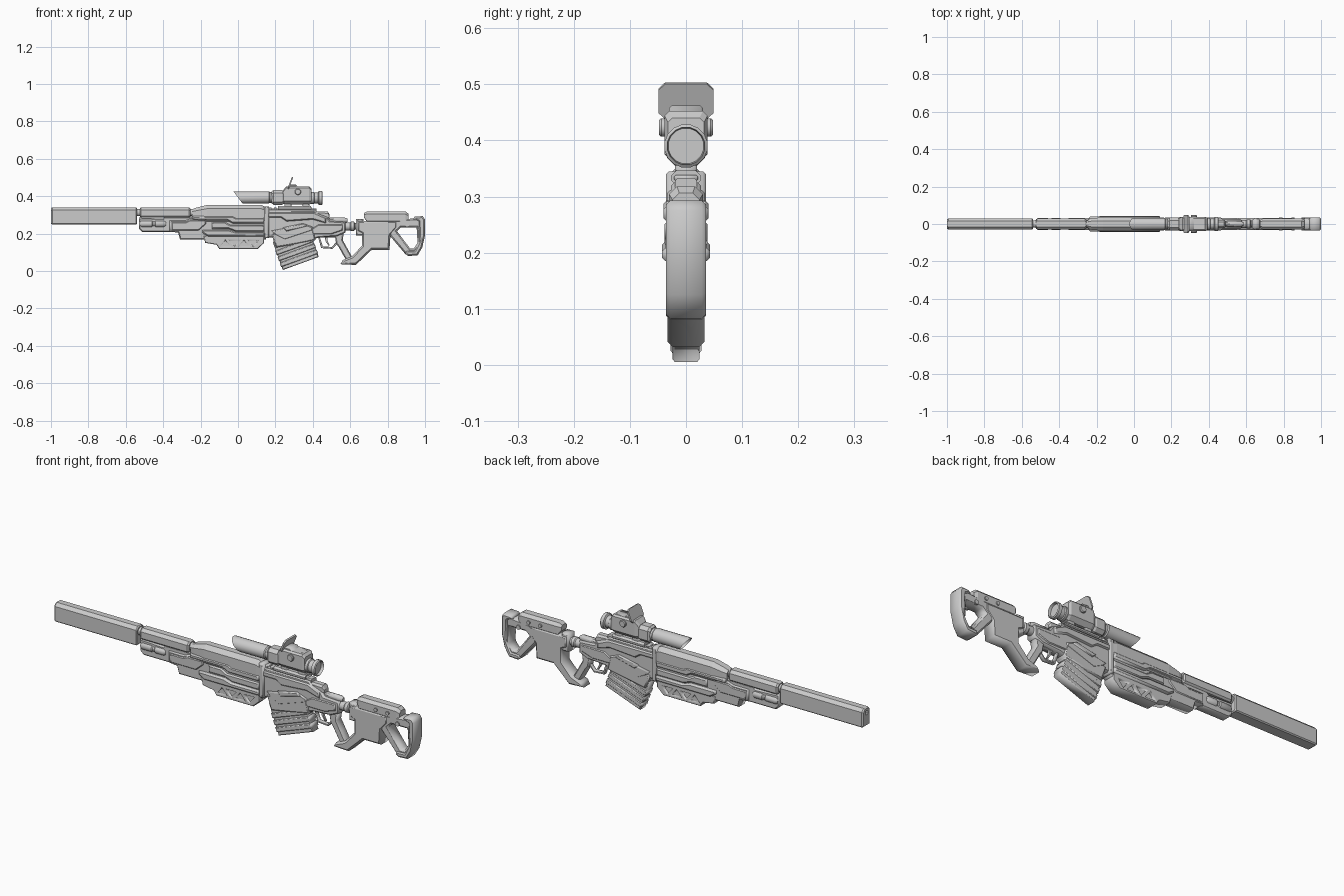
import bpy, math
from mathutils import Matrix, Vector


def mesh_object(name, verts, faces):
    me = bpy.data.meshes.new(name)
    me.from_pydata(verts, [], faces)
    me.validate()
    ob = bpy.data.objects.new(name, me)
    bpy.context.collection.objects.link(ob)
    return ob


def plate(name, outline, half, chamfer=0.006, holes=(), y=0.0):
    """Side profile in x/z, extruded across y with chamfered rims; holes are inner loops."""
    cu = bpy.data.curves.new(name, 'CURVE')
    cu.dimensions = '2D'
    cu.fill_mode = 'BOTH'
    cu.extrude, cu.bevel_depth, cu.offset = half - chamfer, chamfer, -chamfer
    cu.bevel_resolution = 0
    for loop in (outline, *holes):
        sp = cu.splines.new('POLY')
        sp.points.add(len(loop) - 1)
        for p, (x, z) in zip(sp.points, loop):
            p.co = (x, z, 0, 1)
        sp.use_cyclic_u = True
    tmp = bpy.data.objects.new(name + "_profile", cu)
    bpy.context.collection.objects.link(tmp)
    dg = bpy.context.evaluated_depsgraph_get()
    me = bpy.data.meshes.new_from_object(tmp.evaluated_get(dg))
    bpy.data.objects.remove(tmp)
    me.transform(Matrix.Translation((0, y, 0)) @ Matrix.Rotation(math.pi / 2, 4, 'X'))
    ob = bpy.data.objects.new(name, me)
    bpy.context.collection.objects.link(ob)
    return ob


def loft(name, sections):
    """Chamfered-box sections along x: (x, z low, z high, half width, top chamfer, bottom chamfer)."""
    verts, faces = [], []
    for x, lo, hi, w, ct, cb in sections:
        verts += [(x, -w, lo + cb), (x, -w + cb, lo), (x, w - cb, lo), (x, w, lo + cb),
                  (x, w, hi - ct), (x, w - ct, hi), (x, -w + ct, hi), (x, -w, hi - ct)]
    return skin(name, verts, len(sections), 8)


def skin(name, verts, rings, n):
    faces = [(r * n + i, (r + 1) * n + i, (r + 1) * n + (i + 1) % n, r * n + (i + 1) % n)
             for r in range(rings - 1) for i in range(n)]
    faces += [tuple(range(n)), tuple(range((rings - 1) * n, rings * n))[::-1]]
    return mesh_object(name, verts, faces)


def lathe(name, profile, origin, n=16, axis='X', slant=0.0):
    """Turned part from (distance, radius) pairs; slant shears the first ring."""
    verts = []
    for k, (d, r) in enumerate(profile):
        for i in range(n):
            a = 2 * math.pi * (i + 0.5) / n
            u, v = r * math.cos(a), r * math.sin(a)
            off = -slant * v if k < 2 else 0
            verts.append(Vector((d + off, u, v) if axis == 'X' else (u, d, v)) + Vector(origin))
    ob = skin(name, verts, len(profile), n)
    bpy.ops.object.select_all(action='DESELECT')
    ob.select_set(True)
    bpy.context.view_layer.objects.active = ob
    bpy.ops.object.shade_smooth_by_angle(angle=math.radians(35))
    return ob


def rect(x0, x1, z0, z1):
    return [(x0, z0), (x1, z0), (x1, z1), (x0, z1)]


# Suppressor with bore, barrel shroud and couplings
loft("suppressor", [(-.96, .305, .325, .01, .004, .004), (-1, .305, .325, .01, .004, .004),
                    (-1, .253, .336, .025, .013, .004), (-.993, .248, .34, .03, .015, .005),
                    (-.545, .248, .34, .03, .015, .005), (-.54, .253, .336, .026, .013, .004)])
lathe("barrel", [(-.56, .02), (.1, .02)], (0, 0, .312), 12)
loft("barrel_shroud", [(-.525, .29, .335, .024, .012, .006), (-.518, .285, .339, .029, .014, .008),
                       (-.262, .285, .339, .029, .014, .008), (-.255, .29, .335, .024, .012, .006)])
loft("upper_handguard", [(-.245, .275, .33, .026, .012, .005), (-.225, .27, .338, .031, .016, .005),
                         (-.165, .265, .353, .036, .02, .005), (.125, .265, .353, .036, .02, .005),
                         (.145, .265, .342, .034, .018, .005)])

# Front under-barrel block and its side canisters
plate("front_block", [(-.53, .225), (-.51, .207), (-.36, .207), (-.24, .25), (-.24, .29),
                      (-.39, .29), (-.4, .28), (-.53, .285)], .022)
for s in (-1, 1):
    lathe("side_canister", [(-.525, .012), (-.515, .019), (-.46, .019), (-.455, .015), (-.445, .015),
                            (-.44, .019), (-.395, .019), (-.385, .012)], (0, s * .013, .252), 12)

# Lower handguard with layered side panels
plate("lower_handguard", [(-.365, .21), (-.32, .205), (-.31, .168), (.15, .168), (.15, .28), (-.25, .28),
                          (-.28, .27), (-.365, .27)], .029)
plate("handguard_front_panel", [(-.355, .215), (-.21, .215), (-.17, .25), (-.17, .272), (-.26, .272),
                                (-.28, .262), (-.355, .262)], .033)
plate("handguard_strip", [(-.24, .272), (-.06, .272), (-.03, .255), (.14, .255), (.14, .283),
                          (-.01, .283), (-.03, .293), (-.24, .293)], .04)
plate("handguard_middle_panel", [(-.14, .225), (-.05, .225), (-.01, .21), (.14, .21), (.14, .245),
                                 (-.04, .245), (-.07, .262), (-.14, .262)], .036)
plate("handguard_lower_panel", [(-.19, .203), (-.16, .185), (.14, .185), (.14, .208), (-.01, .208),
                                (-.05, .22), (-.19, .22)], .043)

# Lower guard with a truss of triangular windows
tri = []
for i in range(4):
    c, up = -.068 + i * .05, i % 2 == 0
    base, tip = (.131, .164) if up else (.164, .131)
    tri.append([(c - .028, base), (c + .028, base), (c, tip)])
plate("truss_guard", [(-.185, .188), (-.175, .15), (-.115, .14), (-.1, .118), (.105, .118), (.14, .15),
                      (.14, .188)], .031, .003, tri)
plate("truss_core", rect(-.105, .1, .124, .17), .02, .002)

# Receiver, its rails and side panels
plate("receiver", [(.14, .18), (.185, .18), (.2, .13), (.3, .135), (.43, .178), (.53, .185), (.575, .205),
                   (.575, .262), (.49, .268), (.475, .29), (.43, .305), (.41, .325), (.14, .325)], .027)
plate("receiver_collar", rect(.138, .165, .175, .345), .036)
plate("receiver_upper_panel", [(.16, .285), (.23, .285), (.26, .265), (.4, .275), (.47, .255), (.47, .285),
                               (.41, .312), (.16, .312)], .034)
plate("receiver_diagonal_panel", [(.18, .215), (.36, .25), (.4, .235), (.4, .215), (.25, .165), (.2, .19)], .034)
plate("receiver_rear_panel", [(.39, .195), (.5, .195), (.56, .215), (.56, .25), (.43, .25), (.39, .225)], .031)
plate("magazine_well", [(.18, .195), (.205, .125), (.415, .165), (.4, .225), (.35, .24)], .033)
plate("ejection_bar", [(.24, .232), (.35, .255), (.37, .24), (.26, .212)], .038, .004)
loft("top_rail", [(.15, .315, .333, .02, .005, .002), (.42, .315, .333, .02, .005, .002)])
for i in range(9):
    plate("rail_tooth", rect(.165 + i * .027, .18 + i * .027, .328, .338), .021, .002)
loft("bolt_cover", [(.42, .29, .318, .02, .008, .002), (.48, .285, .318, .022, .01, .002),
                    (.49, .28, .3, .016, .006, .002)])
lathe("bolt_rod", [(.47, .01), (.5, .016), (.57, .016), (.585, .009)], (0, 0, .27), 10)
lathe("buffer_tube", [(.55, .022), (.6, .022), (.605, .026), (.62, .026), (.625, .018), (.66, .018)],
      (0, 0, .238), 12)

# Tilted magazine with raised ribs
t = math.radians(20)


def tilt(pts, ox=.24, oz=.005):
    return [(ox + x * math.cos(t) - z * math.sin(t), oz + x * math.sin(t) + z * math.cos(t)) for x, z in pts]


plate("magazine", tilt(rect(0, .204, 0, .16)), .024, .004)
for i in range(3):
    plate("magazine_rib", tilt(rect(-.003, .207, .018 + i * .034, .042 + i * .034)), .028, .004)

# Trigger, guard and grip
plate("trigger_guard", [(.425, .19), (.445, .122), (.505, .118), (.535, .15), (.535, .19)], .01, .002,
      [[(.438, .18), (.453, .132), (.502, .128), (.525, .155), (.525, .18)]])
plate("trigger", [(.465, .19), (.48, .19), (.478, .16), (.49, .137), (.482, .137), (.467, .16)], .006, .001)
plate("grip", [(.515, .2), (.565, .2), (.56, .165), (.585, .12), (.61, .075), (.62, .05), (.585, .05),
               (.565, .08), (.54, .125), (.525, .145)], .022)

# Shoulder stock: body with forward hook, skeleton rear frame, pad
plate("stock_body", [(.638, .212), (.663, .2), (.663, .135), (.61, .078), (.56, .058), (.548, .036),
                     (.63, .032), (.715, .113), (.81, .113), (.815, .19), (.85, .23), (.85, .268),
                     (.638, .268)], .033, .009)
plate("stock_frame", [(.81, .24), (.81, .19), (.895, .09), (.955, .086), (.985, .15), (.988, .285),
                      (.93, .28), (.81, .268)], .03, .008,
      [[(.85, .213), (.87, .232), (.955, .232), (.96, .15), (.94, .12), (.92, .12)]])
plate("butt_pad", [(.895, .09), (.91, .08), (.96, .083), (.985, .125), (1, .19), (1, .275), (.988, .293),
                   (.945, .291), (.935, .278), (.965, .265), (.97, .16), (.945, .11), (.9, .108)], .036, .008)
plate("stock_collar", rect(.632, .672, .19, .278), .028)
loft("cheek_rest", [(.675, .283, .31, .022, .009, .003), (.69, .262, .318, .03, .014, .004),
                    (.895, .262, .318, .03, .014, .004), (.912, .268, .306, .024, .012, .004)])
for s in (-1, 1):
    for x in (.785, .85):
        lathe("cheek_screw", [(-.004, .009), (.004, .009)], (x, s * .032, .284), 10, 'Y')
    lathe("sling_stud", [(-.005, .011), (.005, .011)], (.905, s * .031, .245), 10, 'Y')

# Scope: slanted hood, tube, housing, flip-up cover, eyepiece
SC = (0, 0, .393)
lathe("scope_hood", [(.05, .027), (.0, .033), (.165, .033), (.17, .029), (.2, .029)], SC, 16, 'X', .75)
loft("scope_ring", [(.18, .362, .425, .026, .012, .012), (.19, .353, .432, .034, .016, .016),
                    (.235, .353, .432, .034, .016, .016), (.25, .362, .424, .028, .012, .012)])
loft("scope_housing", [(.24, .36, .43, .03, .01, .014), (.258, .355, .452, .038, .008, .02),
                       (.38, .355, .452, .038, .008, .02), (.392, .36, .44, .032, .008, .014)])
plate("scope_turret_block", [(.265, .44), (.275, .462), (.31, .462), (.32, .452), (.37, .452), (.375, .44)], .03, .004)
lathe("scope_turret", [(-.048, .014), (-.044, .017), (.044, .017), (.048, .014)], (.32, 0, .423), 12, 'Y')
cover = loft("scope_cover", [(0, -.034, .034, .049, .012, .012), (.008, -.034, .034, .049, .012, .012)])
cover.location, cover.rotation_euler = (.276, 0, .472), (0, math.radians(22), 0)
lathe("eyepiece", [(.385, .03), (.395, .034), (.405, .034), (.408, .03), (.428, .03), (.432, .039),
                   (.448, .039), (.452, .034), (.438, .032)], (0, 0, .39), 16)
for x0, x1 in ((.245, .29), (.34, .385)):
    plate("scope_mount", [(x0, .33), (x1, .33), (x1 - .006, .365), (x0 + .006, .365)], .02, .004)
loft("scope_base", [(.215, .325, .346, .027, .009, .004), (.39, .325, .346, .027, .009, .004)])
